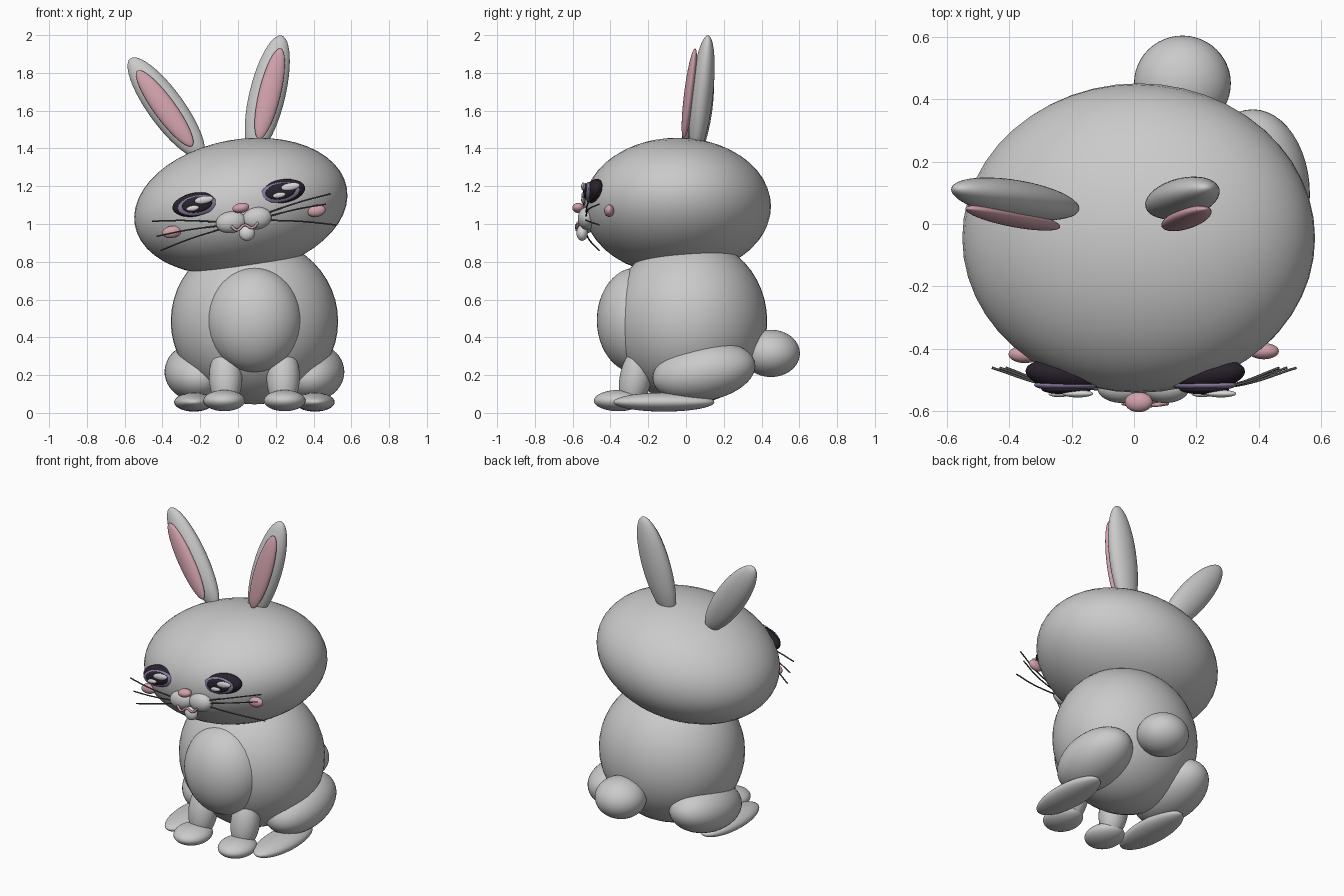
import bpy
from math import radians

cube = bpy.data.objects.get("Cube")
if cube:
    bpy.data.objects.remove(cube, do_unlink=True)


def material(name, rgb):
    m = bpy.data.materials.new(name)
    m.use_nodes = True
    m.diffuse_color = (*rgb, 1)
    bsdf = next(n for n in m.node_tree.nodes if n.type == 'BSDF_PRINCIPLED')
    bsdf.inputs["Base Color"].default_value = (*rgb, 1)
    bsdf.inputs["Roughness"].default_value = 0.6
    return m


FUR = material("grey fur", (0.6, 0.59, 0.59))
PINK = material("soft pink", (0.64, 0.36, 0.41))
DARK = material("dark plum", (0.022, 0.016, 0.025))
IRIS = material("lavender", (0.24, 0.2, 0.34))
SHINE = material("eye shine", (0.68, 0.68, 0.68))
WHISKER = material("whisker grey", (0.09, 0.09, 0.09))

ROLL = -10  # sideways tilt of the head in degrees
MID = 0.087  # x of the body's middle plane


def ellipsoid(name, centre, radii, mat, rot=(0, 0, 0)):
    """Smooth ellipsoid with half sizes radii, rotated in degrees."""
    bpy.ops.mesh.primitive_uv_sphere_add(segments=48, ring_count=24, location=centre)
    ob = bpy.context.object
    ob.name = name
    ob.scale = radii
    ob.rotation_euler = [radians(a) for a in rot]
    ob.data.materials.append(mat)
    bpy.ops.object.shade_smooth()
    return ob


def tube(name, points, radius, mat):
    """Round tube along a smooth path."""
    cu = bpy.data.curves.new(name, 'CURVE')
    cu.dimensions = '3D'
    cu.bevel_depth = radius
    cu.bevel_resolution = 2
    cu.use_fill_caps = True
    sp = cu.splines.new('BEZIER')
    sp.bezier_points.add(len(points) - 1)
    for bp, p in zip(sp.bezier_points, points):
        bp.co = p
        bp.handle_left_type = bp.handle_right_type = 'AUTO'
    cu.materials.append(mat)
    ob = bpy.data.objects.new(name, cu)
    bpy.context.collection.objects.link(ob)
    return ob


# Body, belly and tail
ellipsoid("body", (MID, 0.02, 0.485), (0.443, 0.41, 0.44), FUR)
ellipsoid("belly", (MID, -0.26, 0.49), (0.253, 0.212, 0.28), FUR)
ellipsoid("tail", (0.155, 0.45, 0.315), (0.155, 0.153, 0.125), FUR)

# Legs and feet, mirrored about the body's middle plane
for side, s in (("left", 1), ("right", -1)):
    ellipsoid(side + "_thigh", (MID + s * 0.293, 0.095, 0.217), (0.183, 0.275, 0.153), FUR, (10, 0, 0))
    ellipsoid(side + "_hind_foot", (MID + s * 0.32, -0.117, 0.057), (0.105, 0.267, 0.05), FUR)
    ellipsoid(side + "_front_leg", (MID + s * 0.152, -0.265, 0.19), (0.088, 0.085, 0.17), FUR, (-12, 0, 0))
    ellipsoid(side + "_front_foot", (MID + s * 0.16, -0.358, 0.065), (0.11, 0.13, 0.056), FUR)

# Head
ellipsoid("head", (0.015, -0.045, 1.093), (0.57, 0.495, 0.355), FUR, (0, ROLL, 0))

# Ears: side, outer centre, inner centre, lean
for side, outer, inner, lean in (
        ("left", (0.155, 0.083, 1.683), (0.168, 0.018, 1.69), 13.5),
        ("right", (-0.38, 0.08, 1.615), (-0.388, 0.02, 1.612), -36)):
    ellipsoid(side + "_ear", outer, (0.095, 0.06, 0.325), FUR, (-6, lean, 0))
    ellipsoid(side + "_inner_ear", inner, (0.058, 0.028, 0.248), PINK, (-7, lean, 0))

# Eyes: layered shells from lid to shine
for side, s, x, z in (("left", 1, 0.233, 1.173), ("right", -1, -0.225, 1.103)):
    tilt = (0, ROLL, 0)
    ellipsoid(side + "_eye_rim", (x, -0.482, z), (0.124, 0.05, 0.063), DARK, (-12, ROLL, s * 6))
    ellipsoid(side + "_iris", (x - s * 0.01, -0.515, z - 0.005), (0.106, 0.02, 0.053), IRIS, tilt)
    ellipsoid(side + "_pupil", (x - s * 0.008, -0.529, z), (0.08, 0.016, 0.042), DARK, tilt)
    ellipsoid(side + "_large_shine", (x + 0.045, -0.543, z + 0.025), (0.05, 0.012, 0.02), SHINE, tilt)
    ellipsoid(side + "_small_shine", (x - 0.015, -0.544, z - 0.02), (0.034, 0.01, 0.014), SHINE, tilt)

# Nose, muzzle, lip and cheeks
ellipsoid("nose", (0.015, -0.57, 1.085), (0.045, 0.032, 0.026), PINK, (0, ROLL, 0))
ellipsoid("right_muzzle", (-0.037, -0.525, 1.01), (0.081, 0.048, 0.057), FUR, (0, ROLL, 0))
ellipsoid("left_muzzle", (0.1, -0.525, 1.03), (0.078, 0.048, 0.059), FUR, (0, ROLL, 0))
ellipsoid("lower_lip", (0.047, -0.55, 0.953), (0.042, 0.03, 0.042), SHINE, (0, ROLL, 0))
ellipsoid("left_cheek", (0.415, -0.407, 1.07), (0.049, 0.026, 0.032), PINK, (0, ROLL, 0))
ellipsoid("right_cheek", (-0.35, -0.417, 0.958), (0.052, 0.028, 0.032), PINK, (0, ROLL, 0))
tube("mouth", [(-0.037, -0.573, 0.99), (-0.005, -0.578, 0.968), (0.035, -0.58, 0.995),
               (0.075, -0.578, 0.98), (0.108, -0.573, 1.008)], 0.007, PINK)

# Whiskers: slightly bowed tubes from the muzzle outwards
whiskers = {
    "left": ((0.16, 1.06), ((0.49, 1.16), (0.465, 1.105), (0.52, 0.995))),
    "right": ((-0.1, 1.01), ((-0.455, 1.015), (-0.43, 0.935), (-0.41, 0.86))),
}
for side, ((x0, z0), tips) in whiskers.items():
    for i, (x1, z1) in enumerate(tips):
        start = (x0, -0.53, z0 - i * 0.02)
        middle = ((x0 + x1) / 2, -0.515, (start[2] + z1) / 2 + 0.006)
        tube(f"{side}_whisker_{i + 1}", [start, middle, (x1, -0.46, z1)], 0.004, WHISKER)
